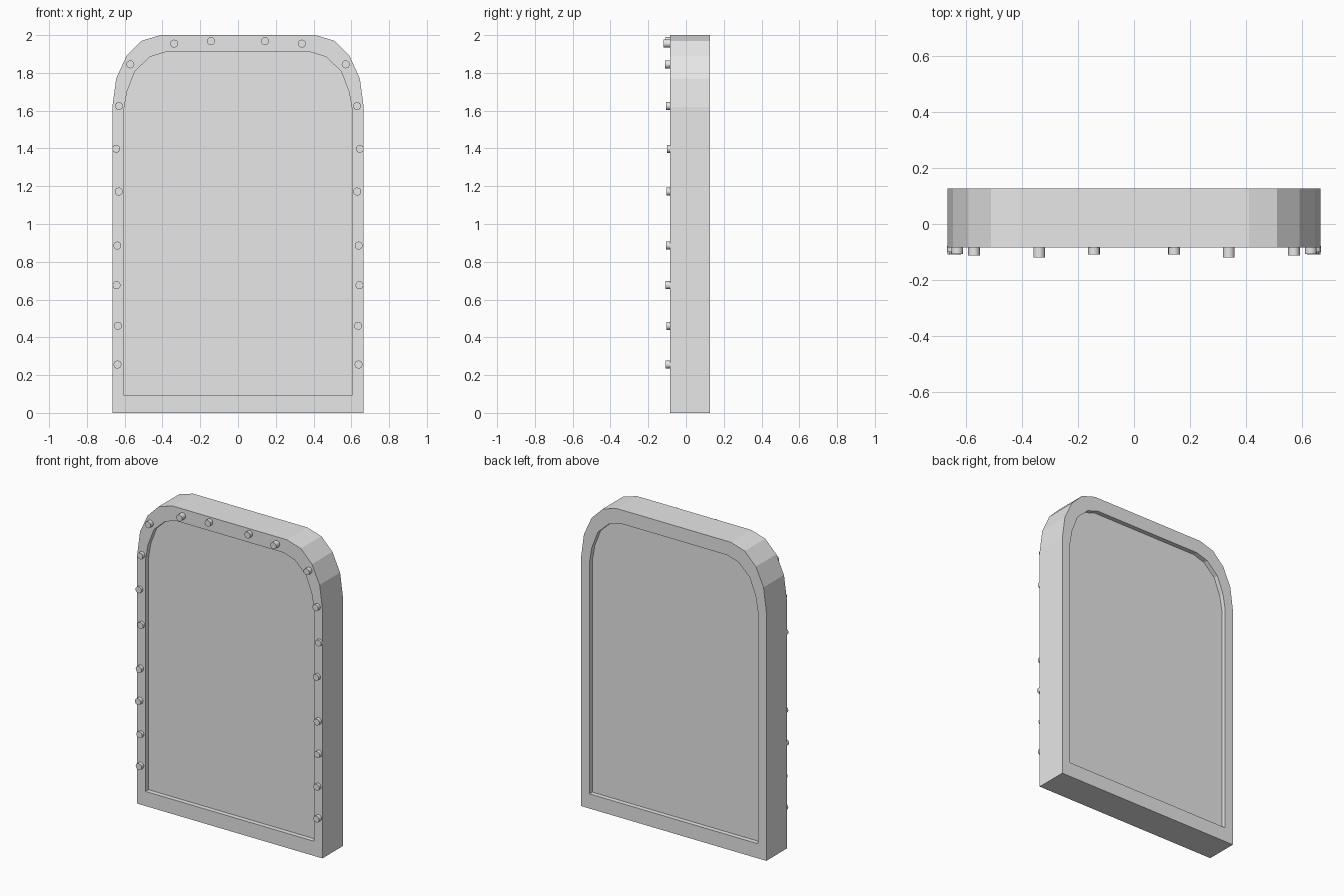
import bpy, bmesh, math
from mathutils import Matrix

if "Cube" in bpy.data.objects:
    bpy.data.objects.remove(bpy.data.objects["Cube"])

grey = bpy.data.materials.new("light_grey")
grey.diffuse_color = (0.8, 0.8, 0.8, 1)
grey.use_nodes = True
grey.node_tree.nodes["Principled BSDF"].inputs["Base Color"].default_value = grey.diffuse_color

FRONT, BACK, RECESS = -0.084, 0.126, 0.03


def finish(bm, name):
    bmesh.ops.recalc_face_normals(bm, faces=bm.faces)
    me = bpy.data.meshes.new(name)
    bm.to_mesh(me)
    bm.free()
    me.materials.append(grey)
    ob = bpy.data.objects.new(name, me)
    bpy.context.collection.objects.link(ob)
    return ob


def mirrored(half):
    return half + [(-x, z) for x, z in reversed(half)]


# Left half outlines, from the bottom up
outer = mirrored([(-0.665, 0), (-0.665, 1.62), (-0.645, 1.77),
                  (-0.59, 1.89), (-0.51, 1.97), (-0.41, 2.0)])
inner = mirrored([(-0.605, 0.095), (-0.605, 1.60), (-0.588, 1.70),
                  (-0.545, 1.81), (-0.465, 1.885), (-0.385, 1.91)])

# Arched frame: closed ring with a rectangular section
bm = bmesh.new()
rings = [[bm.verts.new((x, y, z)) for x, z in prof]
         for prof, y in ((outer, FRONT), (outer, BACK), (inner, BACK), (inner, FRONT))]
n = len(outer)
for k in range(4):
    a, b = rings[k], rings[(k + 1) % 4]
    for i in range(n):
        j = (i + 1) % n
        bm.faces.new((a[i], a[j], b[j], b[i]))
finish(bm, "frame")

# Door panel set back from both sides of the frame
bm = bmesh.new()
f, b = [[bm.verts.new((x, y, z)) for x, z in inner]
        for y in (FRONT + RECESS, BACK - RECESS)]
bm.faces.new(f)
bm.faces.new(b)
for i in range(n):
    j = (i + 1) % n
    bm.faces.new((f[i], f[j], b[j], b[i]))
finish(bm, "panel")

# Rivets: x, z, front end y; mirrored left to right
rivets = [(0.143, 1.968, -0.108), (0.338, 1.955, -0.12), (0.57, 1.845, -0.112),
          (0.63, 1.625, -0.107), (0.645, 1.398, -0.100), (0.631, 1.172, -0.103),
          (0.639, 0.886, -0.107), (0.643, 0.676, -0.109), (0.636, 0.461, -0.104),
          (0.638, 0.256, -0.108)]
bm = bmesh.new()
for x, z, tip in rivets:
    for s in (-1, 1):
        base = FRONT + 0.005
        bmesh.ops.create_cone(
            bm, cap_ends=True, segments=16, radius1=0.021, radius2=0.021,
            depth=base - tip,
            matrix=Matrix.Translation((s * x, (base + tip) / 2, z))
            @ Matrix.Rotation(math.pi / 2, 4, 'X'))
ob = finish(bm, "rivets")
bpy.context.view_layer.objects.active = ob
ob.select_set(True)
bpy.ops.object.shade_smooth_by_angle(angle=math.radians(30))
